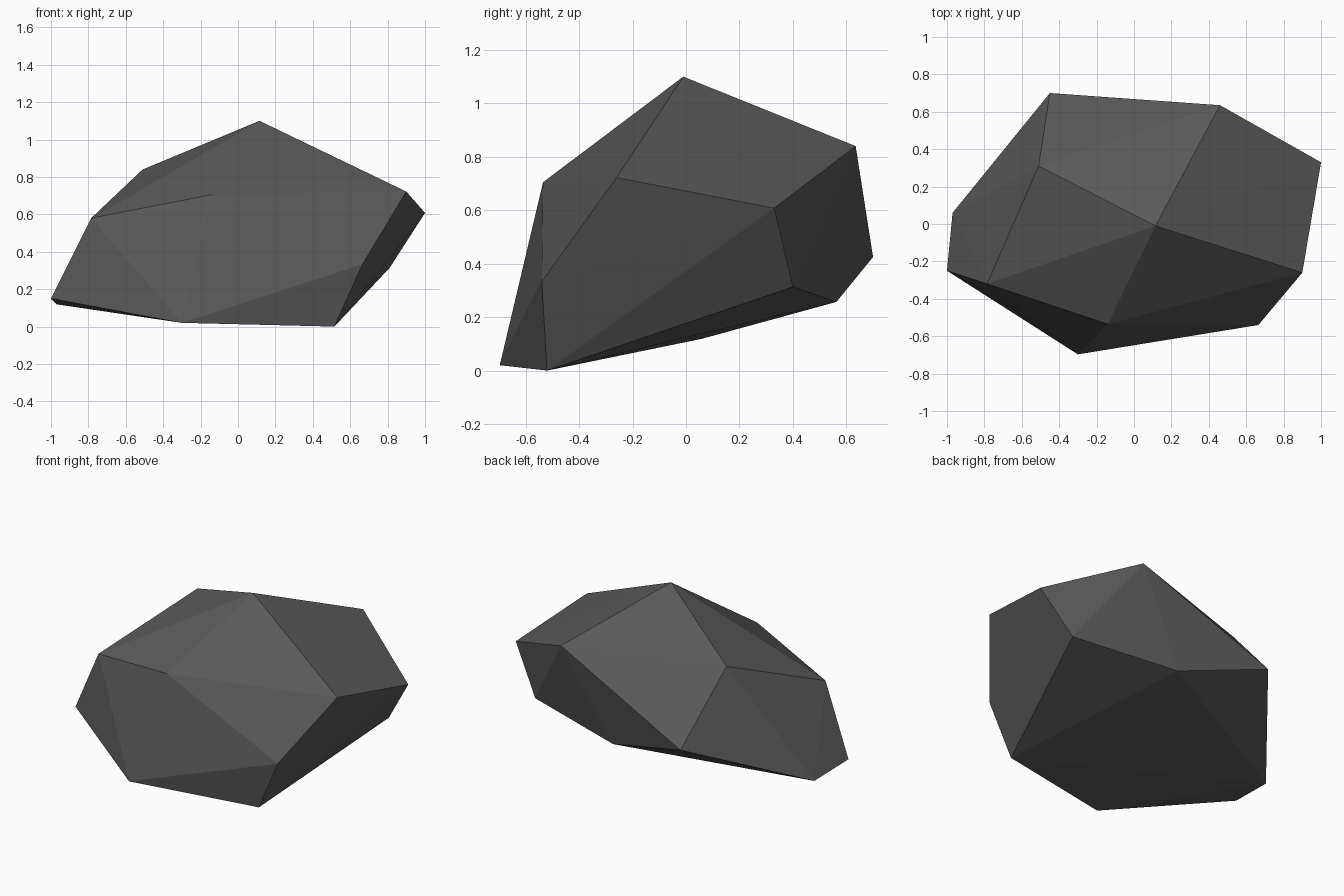
import bpy, bmesh

if "Cube" in bpy.data.objects:
    bpy.data.objects.remove(bpy.data.objects["Cube"])

# Corner points of the boulder, ordered from the peak down to the base
CORNERS = [
    (0.115, -0.01, 1.10),                                                 # peak
    (-0.51, 0.31, 0.84), (0.46, 0.635, 0.84), (0.90, -0.26, 0.722),       # shoulders
    (-0.14, -0.535, 0.705), (1.0, 0.33, 0.608), (-0.785, -0.32, 0.58),
    (-0.45, 0.70, 0.425), (0.665, -0.54, 0.333), (0.81, 0.40, 0.313),     # waist
    (0.134, 0.563, 0.257), (-1.0, -0.25, 0.15), (-0.97, 0.06, 0.119),     # underside
    (-0.30, -0.697, 0.02), (0.515, -0.52, 0.0),
]

# Stone material
stone = bpy.data.materials.new("dark_grey_stone")
stone.diffuse_color = (0.10, 0.10, 0.10, 1.0)
stone.use_nodes = True
stone.node_tree.nodes["Principled BSDF"].inputs["Base Color"].default_value = stone.diffuse_color

# Faceted boulder wrapped around the corner points
bm = bmesh.new()
for co in CORNERS:
    bm.verts.new(co)
bmesh.ops.convex_hull(bm, input=bm.verts[:])
bmesh.ops.recalc_face_normals(bm, faces=bm.faces[:])

mesh = bpy.data.meshes.new("boulder")
bm.to_mesh(mesh)
bm.free()
mesh.materials.append(stone)
boulder = bpy.data.objects.new("boulder", mesh)
bpy.context.collection.objects.link(boulder)
